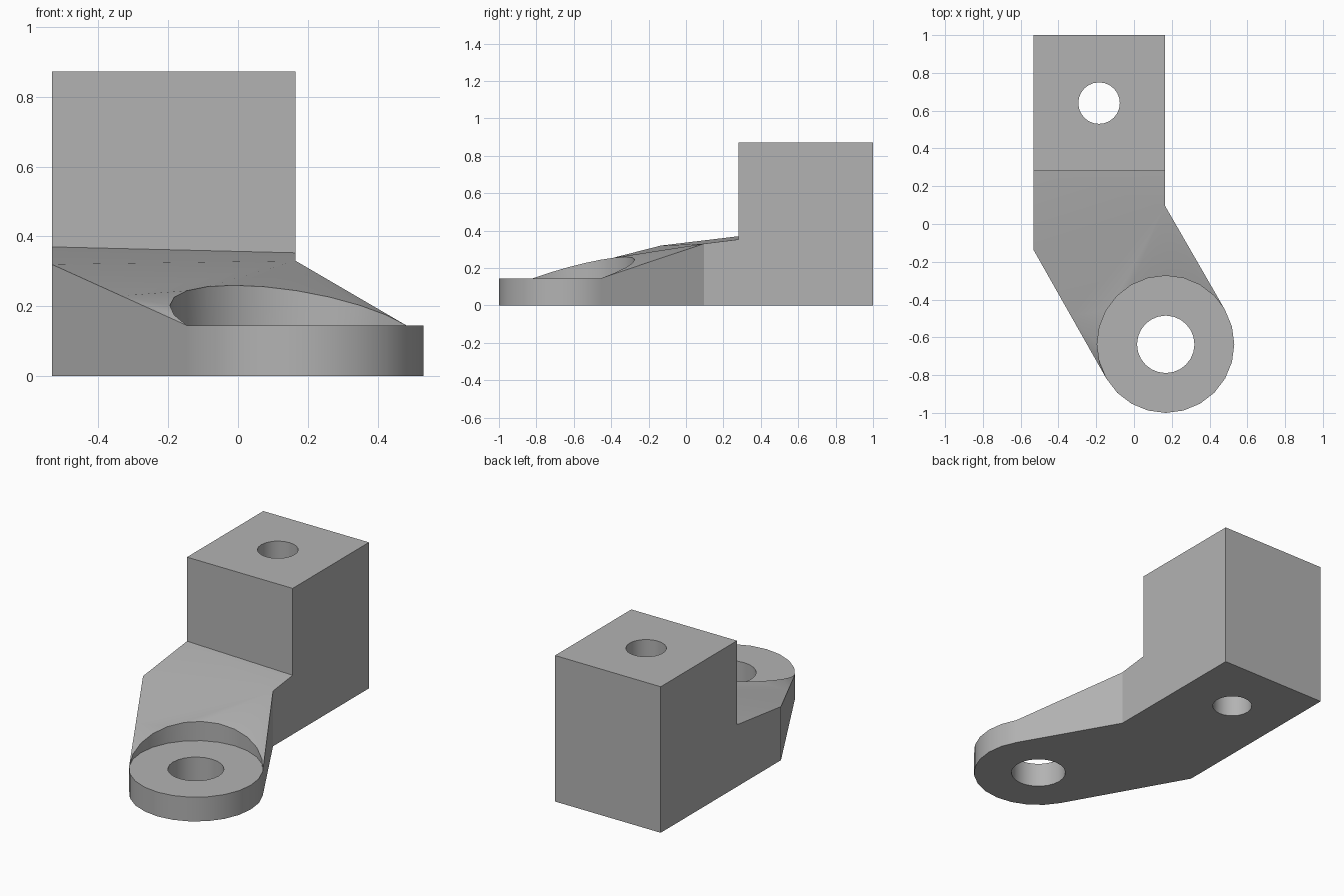
import bpy, bmesh
from math import sin, cos, radians

if "Cube" in bpy.data.objects:
    bpy.data.objects.remove(bpy.data.objects["Cube"], do_unlink=True)

grey = bpy.data.materials.new("plain_grey")
grey.use_nodes = True
grey.diffuse_color = (0.45, 0.45, 0.45, 1)
grey.node_tree.nodes["Principled BSDF"].inputs["Base Color"].default_value = grey.diffuse_color

RING_C, RING_R, RING_H = (0.168, -0.637), 0.363, 0.145


def finish(bm, name):
    bmesh.ops.recalc_face_normals(bm, faces=bm.faces)
    mesh = bpy.data.meshes.new(name)
    bm.to_mesh(mesh)
    bm.free()
    mesh.materials.append(grey)
    obj = bpy.data.objects.new(name, mesh)
    bpy.context.collection.objects.link(obj)
    bpy.ops.object.select_all(action='DESELECT')
    obj.select_set(True)
    bpy.context.view_layer.objects.active = obj
    bpy.ops.object.shade_smooth_by_angle(angle=radians(25))


def circle(center, radius, start=0, stop=345):
    return [(center[0] + radius * cos(radians(a)), center[1] + radius * sin(radians(a)))
            for a in range(start, stop + 1, 15)]


def drilled_solid(name, outline, hole, height):
    """Extrude an outline with a hole through it, standing on the ground."""
    bm = bmesh.new()
    edges = []
    for loop in (outline, hole):
        vs = [bm.verts.new((x, y, 0)) for x, y in loop]
        edges += [bm.edges.new((vs[i - 1], vs[i])) for i in range(len(vs))]
    bmesh.ops.triangle_fill(bm, edges=edges, use_beauty=True, normal=(0, 0, 1))
    ext = bmesh.ops.extrude_face_region(bm, geom=bm.faces[:], use_keep_orig=True)
    top = [g for g in ext["geom"] if isinstance(g, bmesh.types.BMVert)]
    bmesh.ops.translate(bm, verts=top, vec=(0, 0, height))
    finish(bm, name)


# Tall block and low ring, each with a through hole
left, right, step = -0.533, 0.165, 0.28
drilled_solid("mounting_block", [(left, step), (right, step), (right, 1), (left, 1)],
              circle((-0.185, 0.64), 0.11), 0.872)
drilled_solid("ring_foot", circle(RING_C, RING_R), circle(RING_C, 0.152), RING_H)

# Angled arm sloping from the block down to the ring
bm = bmesh.new()


def vert(x, y, z):
    return bm.verts.new((x, y, z))


back_l, back_r = vert(left, step, 0.37), vert(right, step, 0.353)
bend_l, bend_r = vert(left, -0.135, 0.32), vert(right, 0.095, 0.33)
arc = circle(RING_C, RING_R, 30, 210)
rim = [vert(x, y, RING_H + 0.115 * sin(radians(15 * i))) for i, (x, y) in enumerate(arc)]
mid = bm.verts.new(bend_l.co.lerp(rim[-1].co, 0.515))

# Upper faces: flat shoulder, then fans from the inner bend and the outer edge
for tri in ((back_l, bend_l, bend_r), (back_l, bend_r, back_r), (bend_l, mid, bend_r)):
    bm.faces.new(tri)
split = 7
for i in range(len(rim) - 1):
    bm.faces.new((bend_r if i < split else mid, rim[i], rim[i + 1]))
bm.faces.new((bend_r, rim[split], mid))

# Side walls and underside
outline = [back_l, bend_l, mid, rim[-1]]
floor = {v: vert(v.co.x, v.co.y, 0) for v in outline + [back_r, bend_r] + rim[:-1]}
for chain in (outline, [rim[0], bend_r, back_r]):
    for a, b in zip(chain, chain[1:]):
        bm.faces.new((a, b, floor[b], floor[a]))
bm.faces.new([floor[v] for v in outline + rim[-2::-1] + [bend_r, back_r]])

# Curved wall rising behind the ring's upper face
base = [rim[0]] + [vert(x, y, RING_H) for x, y in arc[1:-1]] + [rim[-1]]
for i in range(len(rim) - 1):
    quad = list(dict.fromkeys((rim[i], rim[i + 1], base[i + 1], base[i])))
    bm.faces.new(quad)
finish(bm, "sloping_arm")
